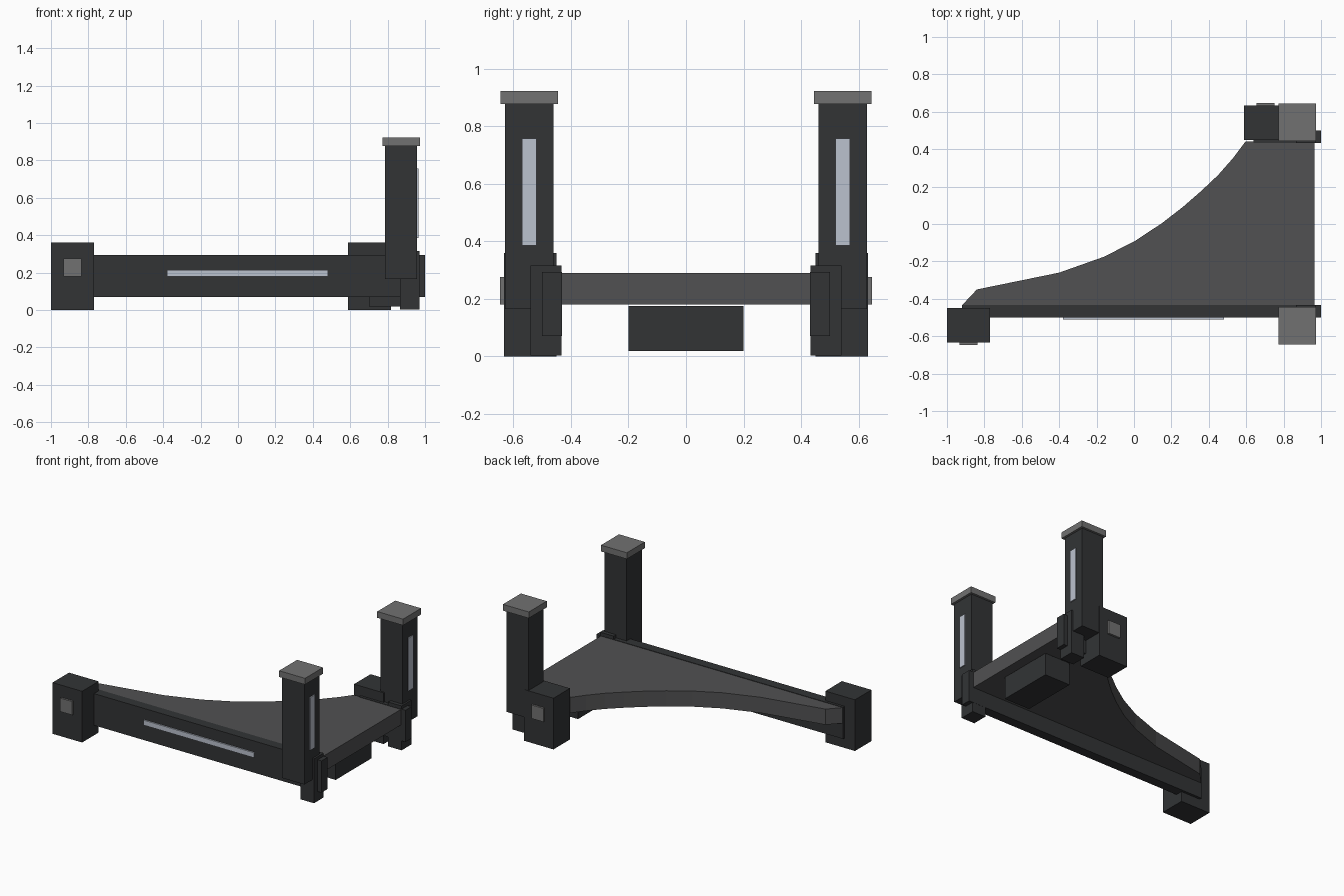
import bpy, bmesh

if "Cube" in bpy.data.objects:
    bpy.data.objects.remove(bpy.data.objects["Cube"])


def material(name, r, g, b):
    m = bpy.data.materials.new(name)
    m.diffuse_color = (r, g, b, 1)
    m.use_nodes = True
    m.node_tree.nodes["Principled BSDF"].inputs["Base Color"].default_value = m.diffuse_color
    return m


DARK = material("dark_frame", 0.032, 0.034, 0.036)
DECK = material("deck_grey", 0.082, 0.082, 0.084)
CAP = material("cap_grey", 0.165, 0.165, 0.165)
LIGHT = material("pale_strip", 0.5, 0.54, 0.62)


def prism(name, outline, z0, z1, mat):
    """Extrude a flat outline from z0 up to z1."""
    bm = bmesh.new()
    face = bm.faces.new([bm.verts.new((x, y, z0)) for x, y in outline])
    geom = bmesh.ops.extrude_face_region(bm, geom=[face])["geom"]
    top = [v for v in geom if isinstance(v, bmesh.types.BMVert)]
    bmesh.ops.translate(bm, verts=top, vec=(0, 0, z1 - z0))
    bmesh.ops.recalc_face_normals(bm, faces=bm.faces)
    mesh = bpy.data.meshes.new(name)
    bm.to_mesh(mesh)
    bm.free()
    mesh.materials.append(mat)
    ob = bpy.data.objects.new(name, mesh)
    bpy.context.collection.objects.link(ob)
    return ob


def box(name, xs, ys, zs, mat=DARK):
    (x0, x1), (y0, y1) = xs, sorted(ys)
    return prism(name, [(x0, y0), (x1, y0), (x1, y1), (x0, y1)], *zs, mat)


# Curved deck plate
prism("deck_plate", [
    (0.965, -0.435), (0.965, 0.44), (0.595, 0.44), (0.53, 0.353),
    (0.45, 0.262), (0.36, 0.177), (0.26, 0.09), (0.15, 0.005),
    (0.01, -0.088), (-0.16, -0.175), (-0.4, -0.26), (-0.84, -0.35),
    (-0.92, -0.435)], 0.18, 0.29, DECK)

# Box slung beneath the deck
box("underslung_box", (0.70, 0.90), (-0.2, 0.2), (0.018, 0.175))

# Mirrored sides: rail, corner block, post
for side, s, rail_start, bx in (("front", -1, -0.92, -1.0), ("back", 1, 0.64, 0.588)):
    def part(name, xs, ys, zs, mat=DARK):
        box(f"{side}_{name}", xs, [s * y for y in ys], zs, mat)

    part("rail", (rail_start, 1.0), (0.432, 0.5), (0.07, 0.293))
    part("corner_block", (bx, bx + 0.23), (0.45, 0.633), (0, 0.36))
    part("block_badge", (bx + 0.068, bx + 0.163), (0.63, 0.647), (0.18, 0.275), CAP)
    part("post", (0.785, 0.957), (0.46, 0.63), (0.165, 0.88))
    part("post_cap", (0.772, 0.973), (0.445, 0.645), (0.878, 0.922), CAP)
    part("post_strip", (0.95, 0.964), (0.52, 0.571), (0.385, 0.757), LIGHT)
    part("post_foot", (0.866, 0.97), (0.433, 0.541), (0.003, 0.315))

# Long strip on the front rail
box("rail_strip", (-0.38, 0.48), (-0.51, -0.495), (0.18, 0.215), LIGHT)
